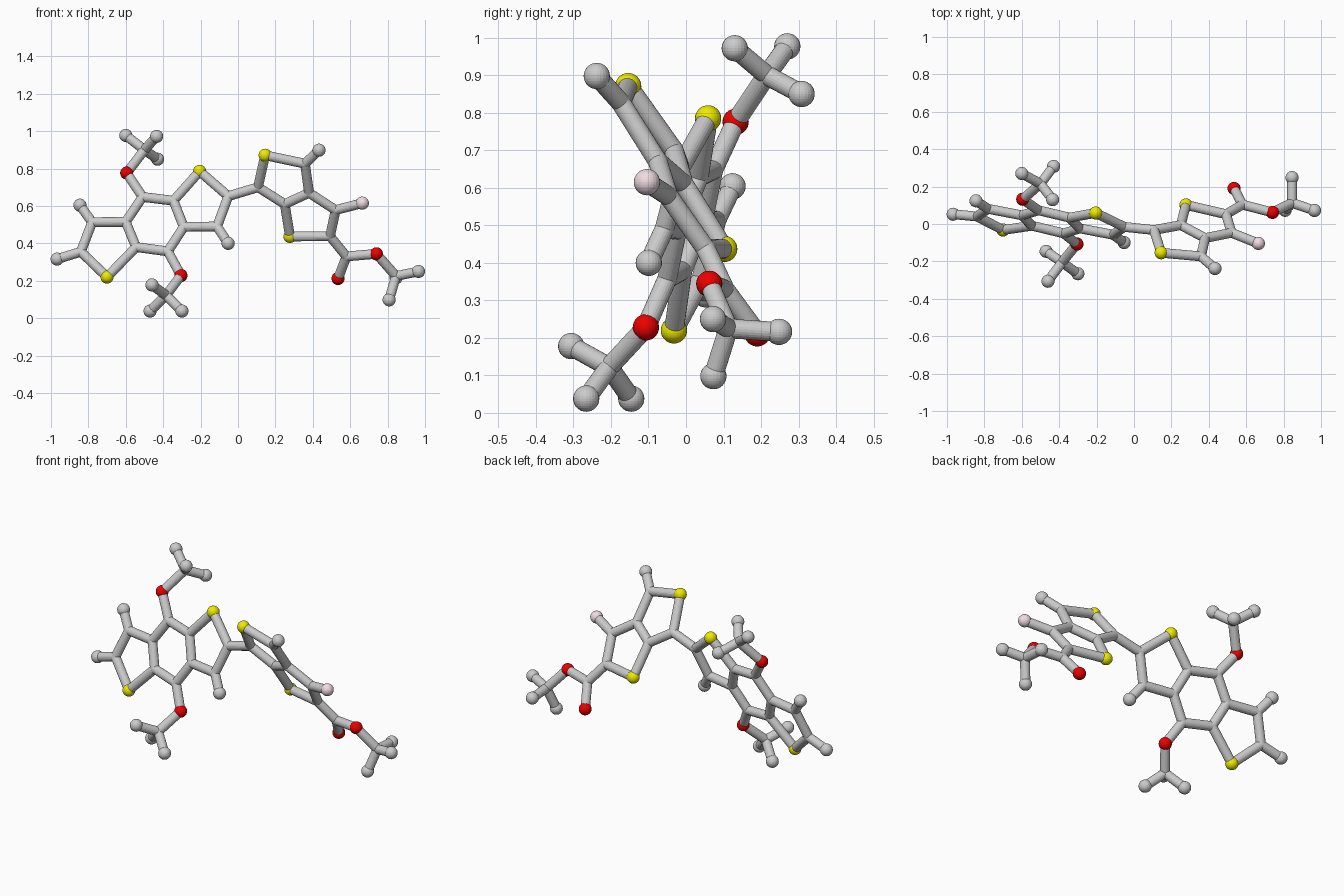
import bpy, bmesh
from mathutils import Vector, Matrix

if "Cube" in bpy.data.objects:
    bpy.data.objects.remove(bpy.data.objects["Cube"])

STICK, BALL = 0.026, 0.035

# The two flat ring systems each lie in a tilted plane: depth from (x, z)
def left(x, z):
    return Vector((x, 0.012 - 0.196 * (x + 0.45) + 0.333 * (z - 0.5), z))

def right(x, z):
    return Vector((x, 0.454 - 0.229 * x - 0.66 * z, z))

def material(name, rgb):
    m = bpy.data.materials.new(name)
    m.diffuse_color = (*rgb, 1)
    m.use_nodes = True
    m.node_tree.nodes["Principled BSDF"].inputs["Base Color"].default_value = m.diffuse_color
    return m

YELLOW = material("yellow", (0.85, 0.83, 0.0))
RED = material("red", (0.85, 0.0, 0.0))
PINK = material("pink", (0.88, 0.72, 0.76))

def finish(bm, name, mat=None):
    me = bpy.data.meshes.new(name)
    bm.to_mesh(me)
    bm.free()
    if mat:
        me.materials.append(mat)
    bpy.context.collection.objects.link(bpy.data.objects.new(name, me))

def add_ball(bm, p, r):
    bmesh.ops.create_uvsphere(bm, u_segments=24, v_segments=16, radius=r,
                              matrix=Matrix.Translation(p))

def balls(name, keys, mat=None):
    bm = bmesh.new()
    for k in keys.split():
        add_ball(bm, P[k], BALL)
    finish(bm, name, mat)

def sticks(name, chains):
    """Rods along every chain of points, with a rounded joint at each point."""
    bm = bmesh.new()
    joints = set()
    for chain in chains:
        keys = chain.split()
        joints.update(keys)
        for a, b in zip(keys, keys[1:]):
            d = P[b] - P[a]
            rot = d.to_track_quat('Z', 'Y').to_matrix().to_4x4()
            bmesh.ops.create_cone(bm, segments=24, cap_ends=True, radius1=STICK,
                                  radius2=STICK, depth=d.length,
                                  matrix=Matrix.Translation((P[a] + P[b]) / 2) @ rot)
    for k in sorted(joints):
        add_ball(bm, P[k], STICK)
    finish(bm, name)

V = Vector
P = {
    # left three-ring system
    "S1": left(-.70, .22), "A": left(-.84, .355), "B": left(-.78, .513),
    "C": left(-.60, .515), "D": left(-.545, .38), "E": left(-.51, .648),
    "F": left(-.345, .628), "G": left(-.29, .488), "H": left(-.375, .357),
    "S2": left(-.205, .785), "I": left(-.052, .652), "J": left(-.112, .49),
    "O1": left(-.595, .776), "O2": left(-.305, .228),
    "M1": left(-.967, .316), "M2": left(-.845, .604), "M3": left(-.053, .40),
    # upper and lower branched groups
    "T1": V((-.50, .215, .90)), "T1a": V((-.60, .27, .977)),
    "T1b": V((-.435, .13, .972)), "T1c": V((-.43, .308, .85)),
    "T2": V((-.385, -.205, .122)), "T2a": V((-.46, -.306, .178)),
    "T2b": V((-.47, -.146, .038)), "T2c": V((-.30, -.266, .038)),
    # right two-ring system
    "K": right(.107, .70), "S3": right(.145, .871), "L": right(.358, .826),
    "N": right(.38, .67), "Q": right(.25, .61), "S4": right(.278, .437),
    "R": right(.492, .438), "U": right(.522, .578),
    "M4": right(.433, .898), "X": right(.665, .615),
    # side chain with end group
    "W": right(.58, .33), "O3": V((.535, .19, .212)), "O4": V((.74, .062, .344)),
    "T3": V((.845, .113, .225)), "T3a": V((.965, .072, .25)),
    "T3b": V((.808, .073, .098)), "T3c": V((.845, .248, .216)),
}

# Rods
sticks("left_ring_rods", ["A B C D S1 A", "C E F G H D", "F S2 I J G"])
sticks("left_stub_rods", ["A M1", "B M2", "J M3"])
sticks("upper_branch_rods", ["E O1 T1 T1a", "T1b T1 T1c"])
sticks("lower_branch_rods", ["H O2 T2 T2a", "T2b T2 T2c"])
sticks("linking_rod", ["I K"])
sticks("right_ring_rods", ["K S3 L N Q K", "Q S4 R U N"])
sticks("right_stub_rods", ["L M4", "U X"])
sticks("side_chain_rods", ["R W O3", "W O4 T3 T3a", "T3b T3 T3c"])

# Balls
balls("grey_end_balls", "M1 M2 M3 M4 T1a T1b T1c T2a T2b T2c T3a T3b T3c")
balls("yellow_balls", "S1 S2 S3 S4", YELLOW)
balls("red_balls", "O1 O2 O3 O4", RED)
balls("pink_ball", "X", PINK)
